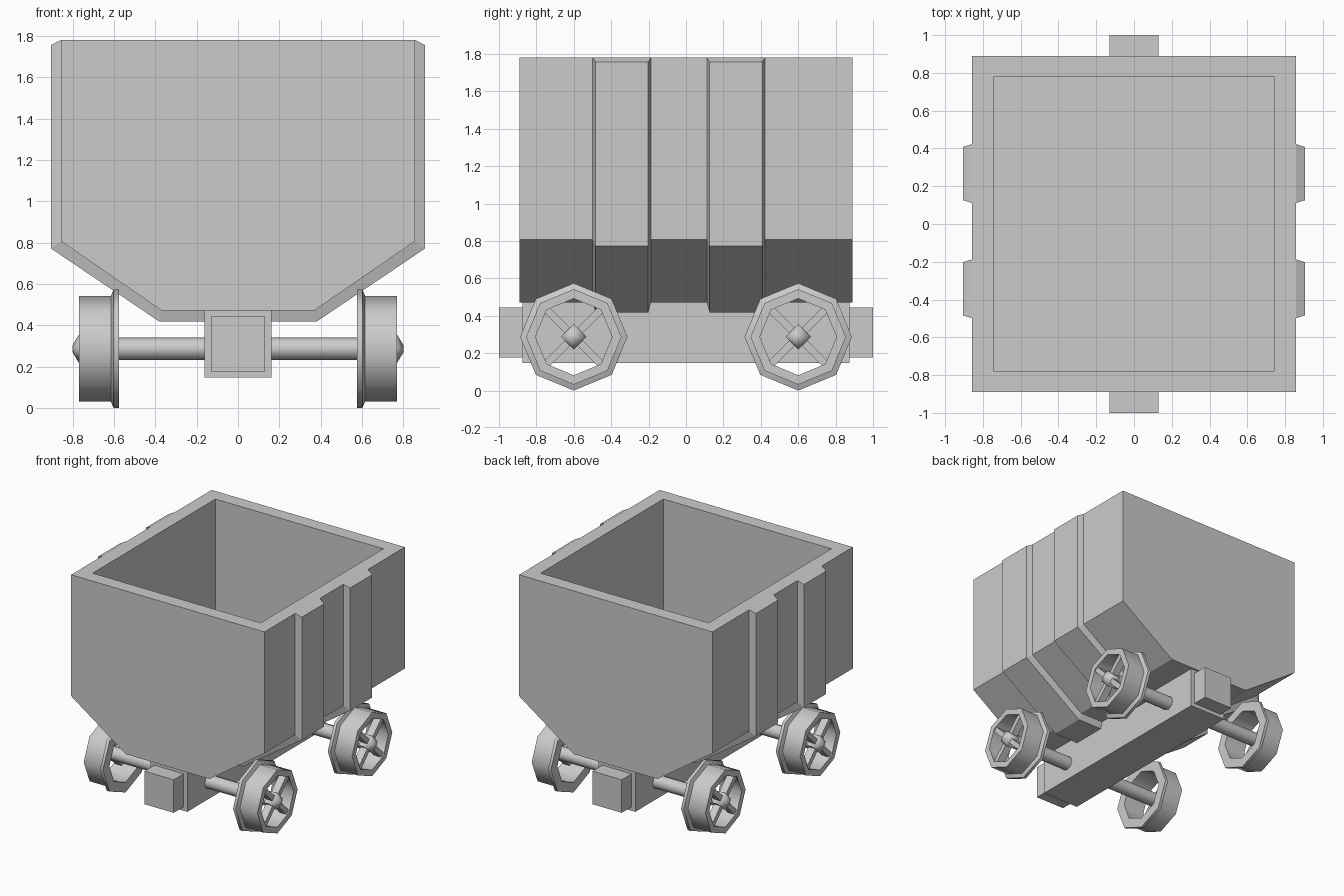
import bpy, bmesh, math
from mathutils import Matrix, Vector

cube = bpy.data.objects.get("Cube")
if cube:
    bpy.data.objects.remove(cube, do_unlink=True)

steel = bpy.data.materials.new("plain grey")
steel.use_nodes = True
GREY = (0.6, 0.6, 0.6, 1)
steel.diffuse_color = GREY
steel.node_tree.nodes["Principled BSDF"].inputs["Base Color"].default_value = GREY


def finish(name, bm, smooth_angle=0):
    bmesh.ops.recalc_face_normals(bm, faces=bm.faces)
    mesh = bpy.data.meshes.new(name)
    bm.to_mesh(mesh)
    bm.free()
    mesh.materials.append(steel)
    obj = bpy.data.objects.new(name, mesh)
    bpy.context.collection.objects.link(obj)
    if smooth_angle:
        bpy.ops.object.select_all(action='DESELECT')
        obj.select_set(True)
        bpy.context.view_layer.objects.active = obj
        bpy.ops.object.shade_smooth_by_angle(angle=math.radians(smooth_angle))


def add_box(bm, lo, hi):
    lo, hi = Vector(lo), Vector(hi)
    mat = Matrix.Translation((lo + hi) / 2) @ Matrix.Diagonal((*(hi - lo), 1))
    return bmesh.ops.create_cube(bm, size=1, matrix=mat)["verts"]


def box(name, lo, hi):
    bm = bmesh.new()
    add_box(bm, lo, hi)
    finish(name, bm)


def loft(bm, rings, cap=True):
    """Join rings of points; cap the ends, or close the loft on itself."""
    loops = [[bm.verts.new(p) for p in ring] for ring in rings]
    pairs = list(zip(loops, loops[1:]))
    if not cap:
        pairs.append((loops[-1], loops[0]))
    n = len(loops[0])
    for a, b in pairs:
        for i in range(n):
            j = (i + 1) % n
            bm.faces.new((a[i], a[j], b[j], b[i]))
    if cap:
        bm.faces.new(loops[0])
        bm.faces.new(loops[-1])


def lathe_x(profile, sides, y, z, sign=1):
    """Rings around the x axis from (x, radius) pairs."""
    angles = [math.tau * i / sides for i in range(sides)]
    return [[(sign * x, y + r * math.sin(a), z + r * math.cos(a)) for a in angles]
            for x, r in profile]


def section(half, y):
    mirrored = half + [(-x, z) for x, z in reversed(half)]
    return [(x, y, z) for x, z in mirrored]


# Hopper: tapered section, with the rim inset and sunk to a flat floor
HULL = [(0.857, 1.781), (0.857, 0.808), (0.37, 0.472)]
bm = bmesh.new()
loft(bm, [section(HULL, -0.89), section(HULL, 0.89)])
bmesh.ops.recalc_face_normals(bm, faces=bm.faces)
top = max(bm.faces, key=lambda f: f.calc_center_median().z)
bmesh.ops.inset_region(bm, faces=[top], thickness=0.112, use_even_offset=True)
floor = bmesh.ops.extrude_discrete_faces(bm, faces=[top])["faces"][0]
bmesh.ops.translate(bm, verts=floor.verts, vec=(0, 0, -1.0))
finish("hopper", bm)

# Ribs: bands around the sides and belly, slightly narrower outside
BAND = [(0.905, 1.757), (0.905, 0.772), (0.38, 0.418), (0, 0.418)]
BASE = HULL + [(0, 0.472)]
for end, y in (("front", -0.343), ("back", 0.267)):
    for side, sign in (("left", 1), ("right", -1)):
        bm = bmesh.new()
        loft(bm, [[(sign * ix, y - 0.156, iz), (sign * ox, y - 0.141, oz),
                   (sign * ox, y + 0.141, oz), (sign * ix, y + 0.156, iz)]
                  for (ox, oz), (ix, iz) in zip(BAND, BASE)])
        finish(f"{end}_{side}_rib", bm)

# Chassis beam and end buffers
box("chassis_beam", (-0.163, -0.875, 0.147), (0.163, 0.875, 0.472))
box("front_buffer", (-0.13, -1.0, 0.178), (0.13, -0.87, 0.443))
box("back_buffer", (-0.13, 0.87, 0.178), (0.13, 1.0, 0.443))

# Wheelsets
AXLE_Z = 0.287
RIM = [(0.577, 0.205), (0.577, 0.287), (0.602, 0.287),
       (0.615, 0.255), (0.77, 0.255), (0.77, 0.205)]
HUB = [(0.7, 0.068), (0.77, 0.068), (0.8, 0.018)]
for end, y in (("front", -0.6), ("back", 0.6)):
    bm = bmesh.new()
    loft(bm, lathe_x([(-0.72, 0.055), (0.72, 0.055)], 8, y, AXLE_Z))
    finish(f"{end}_axle", bm, 50)
    for side, sign in (("left", 1), ("right", -1)):
        bm = bmesh.new()
        loft(bm, lathe_x(RIM, 8, y, AXLE_Z, sign), cap=False)
        finish(f"{end}_{side}_wheel_rim", bm, 50)
        bm = bmesh.new()
        loft(bm, lathe_x(HUB, 4, y, AXLE_Z, sign))
        finish(f"{end}_{side}_hub", bm, 80)
        # Crossed bars make four diagonal spokes
        bm = bmesh.new()
        for angle in (45, 135):
            verts = add_box(bm, (-0.03, -0.21, -0.02), (0.03, 0.21, 0.02))
            turn = Matrix.Rotation(math.radians(angle), 4, 'X')
            place = Matrix.Translation((sign * 0.73, y, AXLE_Z))
            bmesh.ops.transform(bm, matrix=place @ turn, verts=verts)
        finish(f"{end}_{side}_spokes", bm)
